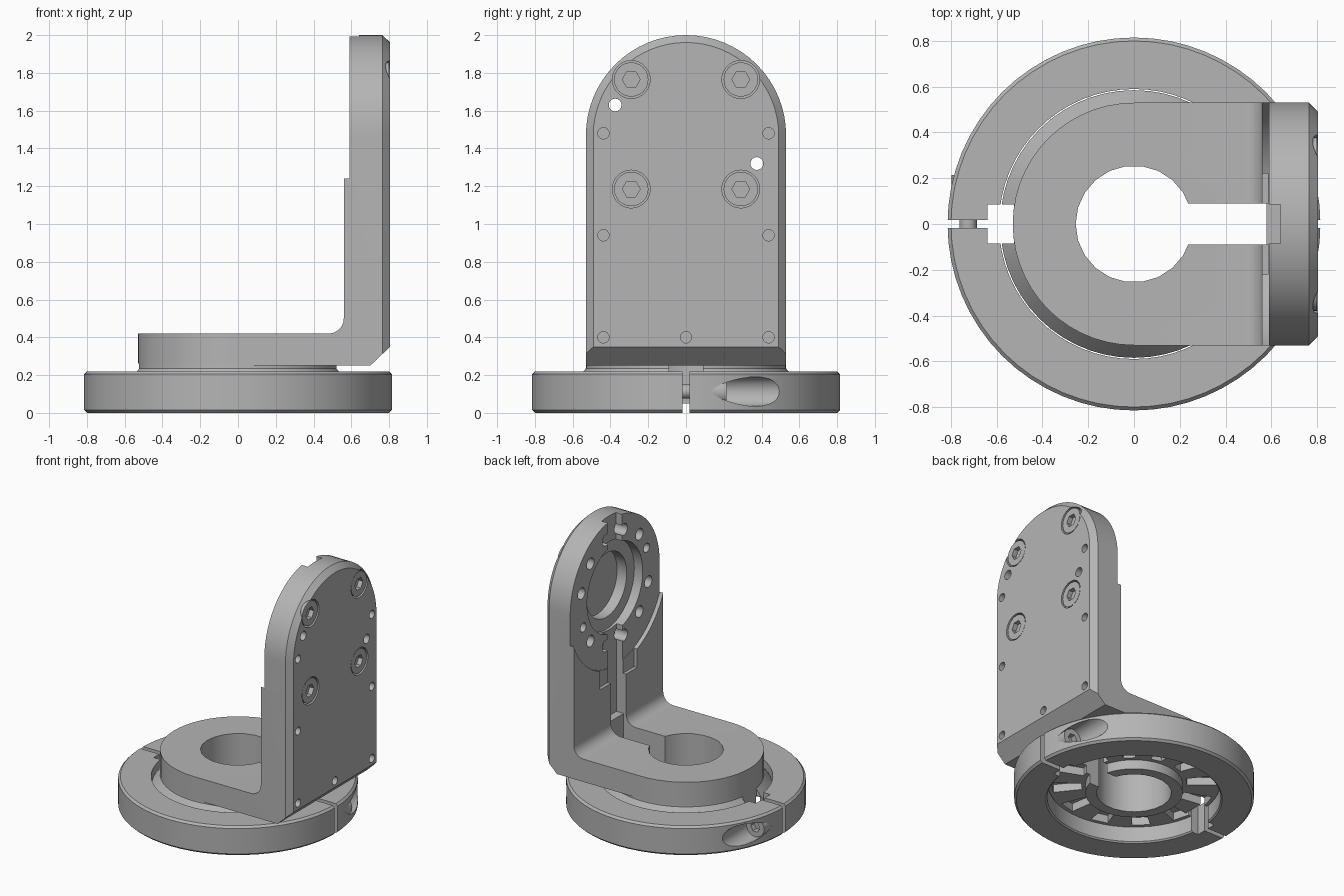
import bpy, bmesh
from math import pi, cos, sin, radians

if "Cube" in bpy.data.objects:
    bpy.data.objects.remove(bpy.data.objects["Cube"], do_unlink=True)

steel = bpy.data.materials.new("machined_grey")
steel.use_nodes = True
GREY = (0.46, 0.46, 0.46, 1)
steel.diffuse_color = GREY
steel.node_tree.nodes["Principled BSDF"].inputs["Base Color"].default_value = GREY


def loft(name, loops, closed=False):
    """Skin equal-length loops of points; cap the ends, or close into a ring."""
    bm = bmesh.new()
    rows = [[bm.verts.new(p) for p in loop] for loop in loops]
    n = len(rows[0])
    pairs = list(zip(rows, rows[1:])) + ([(rows[-1], rows[0])] if closed else [])
    for a, b in pairs:
        for i in range(n):
            j = (i + 1) % n
            bm.faces.new((a[i], a[j], b[j], b[i]))
    if not closed:
        bm.faces.new(rows[0])
        bm.faces.new(rows[-1])
    bmesh.ops.recalc_face_normals(bm, faces=bm.faces)
    mesh = bpy.data.meshes.new(name)
    bm.to_mesh(mesh)
    bm.free()
    mesh.materials.append(steel)
    obj = bpy.data.objects.new(name, mesh)
    bpy.context.collection.objects.link(obj)
    return obj


def place(axis, u, v, w):
    """Point at w along the axis; u, v are the other two axes in x, y, z order."""
    return {"x": (w, u, v), "y": (u, w, v), "z": (u, v, w)}[axis]


def circle(axis, c, r, w, n):
    return [place(axis, c[0] + r * cos(2 * pi * i / n),
                  c[1] + r * sin(2 * pi * i / n), w) for i in range(n)]


def rod(axis, c, r, lo, hi, n=24, name="cutter"):
    return loft(name, [circle(axis, c, r, w, n) for w in (lo, hi)])


def prism(axis, outline, lo, hi, name="cutter"):
    return loft(name, [[place(axis, u, v, w) for u, v in outline] for w in (lo, hi)])


def box(x, y, z):
    return prism("z", [(x[0], y[0]), (x[1], y[0]), (x[1], y[1]), (x[0], y[1])], *z)


def lathe(name, profile, n, closed=False):
    return loft(name, [circle("z", (0, 0), r, z, n) for r, z in profile], closed)


def combine(target, other, operation="DIFFERENCE"):
    mod = target.modifiers.new("boolean", "BOOLEAN")
    mod.operation, mod.object, mod.solver = operation, other, "EXACT"
    bpy.context.view_layer.objects.active = target
    bpy.ops.object.modifier_apply(modifier=mod.name)
    bpy.data.objects.remove(other, do_unlink=True)


def finish(obj):
    bpy.ops.object.select_all(action="DESELECT")
    obj.select_set(True)
    bpy.context.view_layer.objects.active = obj
    bpy.ops.object.shade_smooth_by_angle(angle=radians(28))


def socket_screw(name, axis, c, r, lo, hi, face):
    """Cap screw head with a hex socket sunk into the end at face."""
    head = rod(axis, c, r, lo, hi, 24, name)
    mid = (lo + hi) / 2
    combine(head, rod(axis, c, r * 0.52, mid, face + (0.05 if face > mid else -0.05), 6))
    finish(head)


SIDES = (-1, 1)
R = 0.53          # bracket half width
CZ = 1.475        # centre height of the upright's round end

# Split clamp ring
ring = lathe("clamp_ring", [(0.59, 0.01), (0.60, 0), (0.80, 0), (0.815, 0.015),
                            (0.815, 0.205), (0.80, 0.22), (0.59, 0.22)], 64, True)
SX, SZ = 0.725, 0.113
for s in SIDES:
    combine(ring, box(sorted((s * 0.5, s * 0.64)), (-0.085, 0.085), (-0.1, 0.4)))
    combine(ring, box(sorted((s * 0.6, s * 0.9)), (-0.018, 0.018), (-0.1, 0.4)))
    combine(ring, rod("y", (s * SX, SZ), 0.078, 0.13, 0.9))
    # Clamping screws in their pockets
    side = "left" if s > 0 else "right"
    socket_screw("clamp_screw_head_" + side, "y", (s * SX, SZ), 0.073, 0.128, 0.215, 0.215)
    finish(rod("y", (s * SX, SZ), 0.038, -0.06, 0.14, 16, "clamp_screw_shaft_" + side))
finish(ring)

# Bracket: L section with inner fillet and outer chamfer
fillet = [(0.48 + 0.08 * sin(a), 0.50 - 0.08 * cos(a))
          for a in [pi / 2 * i / 6 for i in range(7)]]
section = [(-0.7, 0.25), (0.70, 0.25), (0.805, 0.35), (0.805, 2.2), (0.56, 2.2)]
section += fillet[::-1] + [(-0.7, 0.42)]
bracket = prism("y", section, -0.7, 0.7, "angle_bracket")

# Round back end of the foot
foot = [(R * cos(a), R * sin(a)) for a in [pi / 2 + pi * i / 28 for i in range(29)]]
combine(bracket, prism("z", foot + [(0.95, -0.65), (0.95, 0.65)], 0, 3), "INTERSECT")


# Arched upright with chamfered outer edge
def arch(r, x):
    top = [(x, r * cos(a), CZ - 0.005 + r * sin(a)) for a in [pi * i / 32 for i in range(33)]]
    return top + [(x, -r, 0), (x, r, 0)]


combine(bracket, loft("cutter", [arch(R, -1), arch(R, 0.765), arch(0.49, 0.806)]), "INTERSECT")

# Conical hub flange with boss, held by the ring
hub = lathe("hub", [(0.33, 0.05), (0.33, 0.12), (0.585, 0.12), (0.585, 0.165),
                    (0.53, 0.235), (0.528, 0.30)], 56)
combine(bracket, hub, "UNION")

# Radial tooth grooves under the hub
for k in range(12):
    a, h = radians(15 + 30 * k), radians(6.5)
    wedge = [(r * cos(t), r * sin(t))
             for r, t in ((0.36, a - h), (0.56, a - h), (0.56, a + h), (0.36, a + h))]
    combine(bracket, prism("z", wedge, 0.0, 0.18))

# Bore, cable slot and key notches
combine(bracket, rod("z", (0, 0), 0.255, -0.1, 0.6, 22))
combine(bracket, box((0.1, 0.58), (-0.09, 0.09), (-0.1, 1.3)))
combine(bracket, box((0.5, 0.64), (-0.09, 0.09), (0.5, 1.3)))
for s in SIDES:
    combine(bracket, box(sorted((s * 0.525, s * 0.7)), (-0.085, 0.085), (0.0, 0.262)))

# Coupling seat on the inner face: shallow recess, stepped pocket, key slots
for r, depth in ((0.58, 0.59), (0.33, 0.66), (0.24, 0.74)):
    combine(bracket, rod("x", (0, CZ), r, 0.4, depth, 56))
combine(bracket, box((0.5, 0.64), (-0.085, 0.085), (1.7, 2.2)))
combine(bracket, box((0.5, 0.585), (-0.22, 0.22), (0.80, 1.0)))

# Bolt circle on the seat
for k in range(12):
    if k not in (5, 11):
        a = radians(15 + 30 * k)
        c = (0.41 * cos(a), CZ + 0.41 * sin(a))
        combine(bracket, rod("x", c, 0.043, 0.5, 0.69, 16))

# Dowel holes through the upright, blind holes on the outer face
for c in ((-0.375, 1.63), (0.375, 1.32)):
    combine(bracket, rod("x", c, 0.034, 0.4, 1, 16))
for c in [(s * 0.437, z) for s in SIDES for z in (0.4, 0.94, 1.48)] + [(0, 0.4)]:
    combine(bracket, rod("x", c, 0.03, 0.74, 1, 16))

# Counterbored mounting screws
for s in SIDES:
    for level, dz in (("lower", -0.29), ("upper", 0.29)):
        c = (s * 0.29, CZ + dz)
        combine(bracket, rod("x", c, 0.1, 0.735, 1, 32))
        side = "left" if s > 0 else "right"
        socket_screw(f"mount_screw_{level}_{side}", "x", c, 0.091, 0.73, 0.80, 0.80)
finish(bracket)
